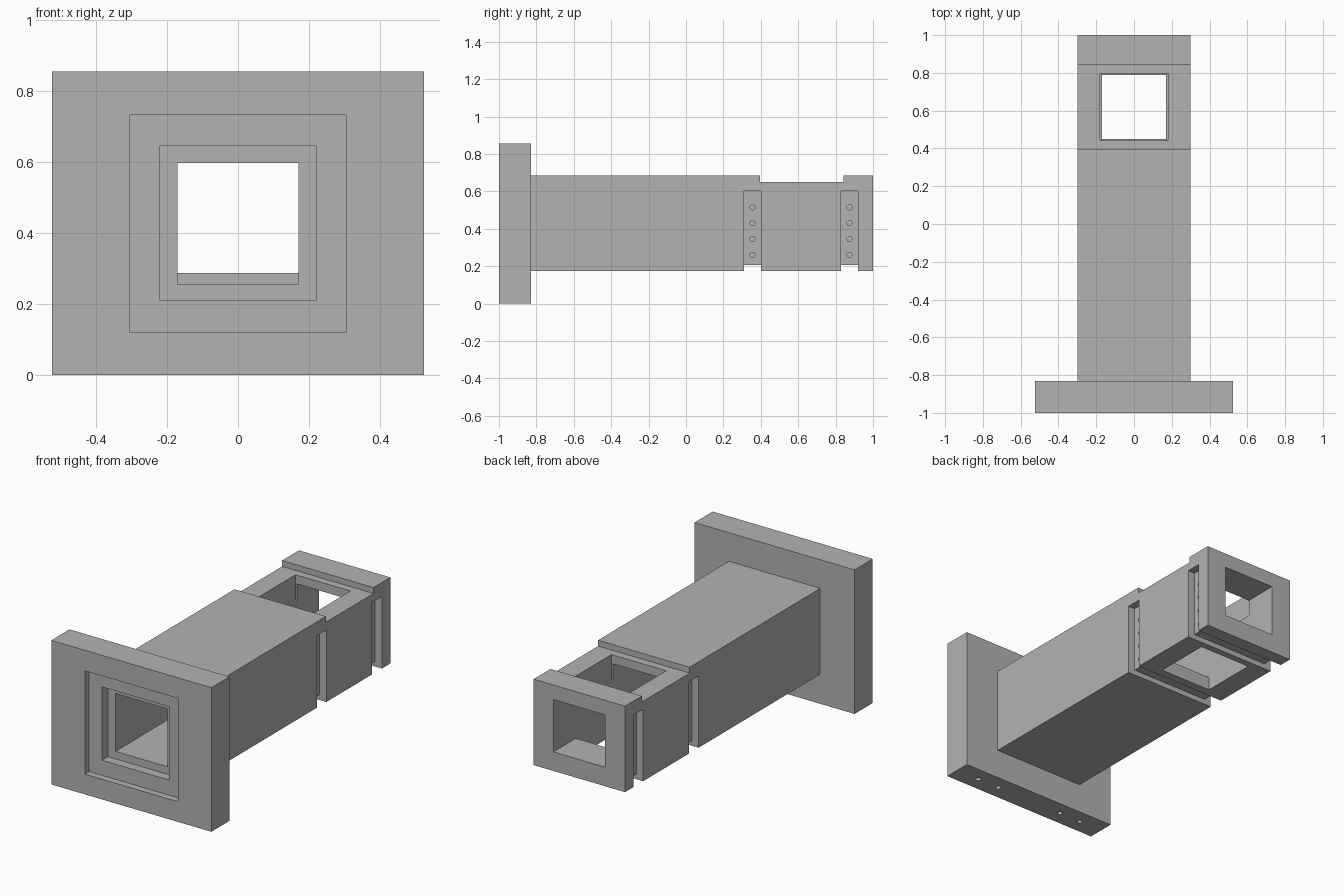
import bpy, bmesh, math
from mathutils import Matrix, Vector

default = bpy.data.objects.get("Cube")
if default:
    bpy.data.objects.remove(default)

grey = bpy.data.materials.new("plain_grey")
grey.use_nodes = True
grey.diffuse_color = (0.45, 0.45, 0.45, 1)
grey.node_tree.nodes["Principled BSDF"].inputs["Base Color"].default_value = (0.45, 0.45, 0.45, 1)


def make_object(name, bm):
    mesh = bpy.data.meshes.new(name)
    bm.to_mesh(mesh)
    bm.free()
    mesh.materials.append(grey)
    obj = bpy.data.objects.new(name, mesh)
    bpy.context.scene.collection.objects.link(obj)
    return obj


def box(name, xs, ys, zs):
    """Box given by its limits on each axis."""
    lo, hi = Vector((xs[0], ys[0], zs[0])), Vector((xs[1], ys[1], zs[1]))
    bm = bmesh.new()
    place = Matrix.Translation((lo + hi) / 2) @ Matrix.Diagonal((*(hi - lo), 1))
    bmesh.ops.create_cube(bm, size=1, matrix=place)
    return make_object(name, bm)


def drills(name, points, radius, depth, turn):
    """Separate cylinders gathered in one cutter."""
    bm = bmesh.new()
    for p in points:
        bmesh.ops.create_cone(bm, cap_ends=True, segments=16, radius1=radius, radius2=radius,
                              depth=depth, matrix=Matrix.Translation(p) @ turn)
    return make_object(name, bm)


def carve(obj, cutters):
    """Subtract the cutters, bake the result and drop the cutters."""
    for cutter in cutters:
        cutter.hide_render = True
        mod = obj.modifiers.new("cut", 'BOOLEAN')
        mod.operation, mod.solver, mod.object = 'DIFFERENCE', 'EXACT', cutter
    bpy.context.view_layer.update()
    graph = bpy.context.evaluated_depsgraph_get()
    mesh = bpy.data.meshes.new_from_object(obj.evaluated_get(graph))
    obj.modifiers.clear()
    obj.data = mesh
    for cutter in cutters:
        bpy.data.objects.remove(cutter)


def wide(half):
    return (-half, half)


# Square mounting flange with stepped recesses and a row of holes beneath
flange = box("mounting_flange", wide(0.525), (-1, -0.83), (0, 0.855))
carve(flange, [
    box("outer_recess", wide(0.305), (-1.1, -0.96), (0.12, 0.733)),
    box("inner_recess", wide(0.22), (-1.1, -0.905), (0.21, 0.645)),
    box("flange_bore", wide(0.17), (-1.1, -0.7), (0.255, 0.598)),
    drills("flange_drills", [(x, -0.915, 0) for x in (-0.37, -0.225, 0.225, 0.37)],
           0.015, 0.1, Matrix.Identity(4)),
])

# Long hollow body
body = box("square_tube", wide(0.3), (-0.83, 1), (0.175, 0.685))
cutters = [
    box("main_bore", wide(0.17), (-0.9, 0.6), (0.255, 0.598)),
    box("rear_bore", wide(0.17), (0.5, 1.1), (0.288, 0.598)),
    box("top_step", wide(0.4), (0.395, 0.842), (0.65, 0.8)),
    box("top_window", wide(0.18), (0.442, 0.797), (0.5, 0.8)),
    box("bottom_window", wide(0.17), (0.45, 0.79), (0.1, 0.35)),
]

# Bands: a groove under the body, a slot on each side, holes in the slots
points = []
for y in (0.355, 0.875):
    span = (y - 0.045, y + 0.045)
    cutters.append(box("under_groove", wide(0.4), span, (0.1, 0.206)))
    for side in (-1, 1):
        xs = sorted((side * 0.255, side * 0.4))
        cutters.append(box("side_slot", xs, span, (0.15, 0.602)))
        points += [(side * 0.255, y, 0.26 + 0.085 * i) for i in range(4)]
cutters.append(drills("slot_drills", points, 0.014, 0.08, Matrix.Rotation(math.pi / 2, 4, 'Y')))
carve(body, cutters)
